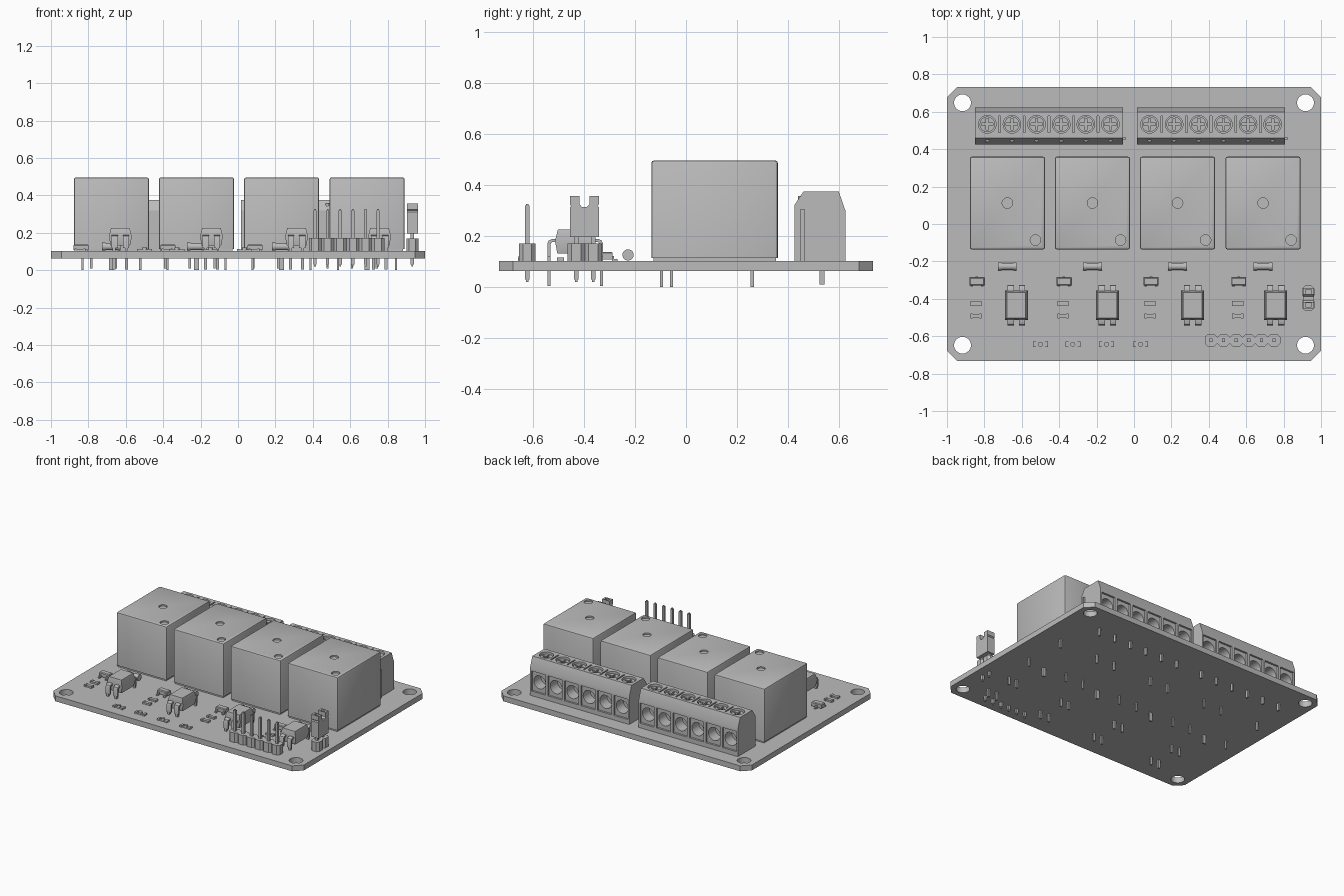
import bpy, bmesh, math

cube = bpy.data.objects.get("Cube")
if cube:
    bpy.data.objects.remove(cube, do_unlink=True)

grey = bpy.data.materials.new("plain grey")
grey.use_nodes = True
grey.diffuse_color = (0.5, 0.5, 0.5, 1)
grey.node_tree.nodes["Principled BSDF"].inputs["Base Color"].default_value = (0.5, 0.5, 0.5, 1)
made = []
TOP, BOTTOM = 0.102, 0.063


# ---- helpers ----
def prism(bm, pts, a, b, axis):
    place = {"x": lambda p, q, t: (t, p, q),
             "y": lambda p, q, t: (p, t, q),
             "z": lambda p, q, t: (p, q, t)}[axis]
    lo = [bm.verts.new(place(p, q, a)) for p, q in pts]
    hi = [bm.verts.new(place(p, q, b)) for p, q in pts]
    n = len(pts)
    bm.faces.new(lo[::-1])
    bm.faces.new(hi)
    for i in range(n):
        j = (i + 1) % n
        bm.faces.new((lo[i], lo[j], hi[j], hi[i]))


def box(bm, cx, cy, w, d, z0, z1):
    x, y = w / 2, d / 2
    prism(bm, [(cx - x, cy - y), (cx + x, cy - y), (cx + x, cy + y), (cx - x, cy + y)], z0, z1, "z")


def cyl(bm, p, q, r, a, b, axis="z", n=32):
    ring = [(p + r * math.cos(math.tau * i / n), q + r * math.sin(math.tau * i / n)) for i in range(n)]
    prism(bm, ring, a, b, axis)


def octagon(cx, cy, w, d, c):
    x, y = w / 2, d / 2
    return [(cx + p, cy + q) for p, q in (
        (c - x, -y), (x - c, -y), (x, c - y), (x, y - c), (x - c, y), (c - x, y), (-x, y - c), (-x, c - y))]


def finish(name, bm, keep=True):
    bmesh.ops.recalc_face_normals(bm, faces=bm.faces)
    me = bpy.data.meshes.new(name)
    bm.to_mesh(me)
    bm.free()
    ob = bpy.data.objects.new(name, me)
    bpy.context.collection.objects.link(ob)
    if keep:
        me.materials.append(grey)
        made.append(ob)
    return ob


def cut(ob, bm):
    cutter = finish("cutter", bm, keep=False)
    cutter.hide_render = True
    mod = ob.modifiers.new("cut", "BOOLEAN")
    mod.operation, mod.solver, mod.object = "DIFFERENCE", "EXACT", cutter
    bpy.context.view_layer.update()
    result = bpy.data.meshes.new_from_object(ob.evaluated_get(bpy.context.evaluated_depsgraph_get()))
    ob.modifiers.clear()
    ob.data = result
    bpy.data.objects.remove(cutter, do_unlink=True)
    result.materials.clear()
    result.materials.append(grey)


def repeat(ob, places):
    """Move a part to the first place and put linked copies at the others."""
    for i, (x, y) in enumerate(places):
        o = ob if i == 0 else ob.copy()
        if i:
            bpy.context.collection.objects.link(o)
            made.append(o)
        o.location = (x, y, 0)


# ---- circuit board with corner holes ----
bm = bmesh.new()
prism(bm, octagon(0, 0, 2, 1.464, 0.055), BOTTOM, TOP, "z")
board = finish("circuit_board", bm)
bm = bmesh.new()
for sx in (-1, 1):
    for sy in (-1, 1):
        cyl(bm, sx * 0.917, sy * 0.648, 0.045, 0, 0.2)
cut(board, bm)

# ---- relays with dimples, foot and pins ----
relay_x = (-0.677, -0.222, 0.233, 0.69)
bm = bmesh.new()
box(bm, 0, 0.112, 0.402, 0.496, 0.114, 0.496)
edges = [e for e in bm.edges if max(v.co.z for v in e.verts) > 0.4]
bmesh.ops.bevel(bm, geom=edges, offset=0.011, segments=2, affect="EDGES", profile=0.5)
relay = finish("relay_case", bm)
bm = bmesh.new()
cyl(bm, 0, 0.112, 0.028, 0.486, 0.55)
cyl(bm, 0.15, -0.086, 0.028, 0.486, 0.55)
cut(relay, bm)
repeat(relay, [(x, 0) for x in relay_x])

bm = bmesh.new()
box(bm, 0, 0.112, 0.385, 0.48, TOP, 0.114)
box(bm, 0, -0.096, 0.025, 0.012, 0, TOP)
for s in (-1, 1):
    box(bm, s * 0.155, -0.057, 0.012, 0.012, 0, TOP)
    box(bm, s * 0.155, 0.26, 0.012, 0.014, 0, TOP)
repeat(finish("relay_foot_and_pins", bm), [(x, 0) for x in relay_x])

# ---- screw terminal blocks ----
block_x = (-0.455, 0.412)
slots = [(i - 2.5) * 0.1317 for i in range(6)]
SY = 0.533
bm = bmesh.new()
prism(bm, [(0.424, TOP), (0.624, TOP), (0.624, 0.3), (0.598, 0.375), (0.461, 0.375), (0.424, 0.32)],
      -0.396, 0.396, "x")
block = finish("terminal_block", bm)
bm = bmesh.new()
for x in slots:
    cyl(bm, x, SY, 0.047, 0.325, 0.4)
    box(bm, x, 0.64, 0.112, 0.06, 0.135, 0.28)
for a, b in zip(slots, slots[1:]):
    box(bm, (a + b) / 2, SY, 0.01, 0.09, 0.355, 0.4)
cut(block, bm)
bm = bmesh.new()
for x in slots:
    cyl(bm, x, 0.207, 0.047, 0.53, 0.7, "y")
cut(block, bm)
repeat(block, [(x, 0) for x in block_x])

bm = bmesh.new()
for x in slots:
    cyl(bm, x, SY, 0.041, 0.32, 0.362)
screws = finish("terminal_screws", bm)
for w, d in ((0.062, 0.012), (0.012, 0.062)):
    bm = bmesh.new()
    for x in slots:
        box(bm, x, SY, w, d, 0.345, 0.4)
    cut(screws, bm)
repeat(screws, [(x, 0) for x in block_x])

bm = bmesh.new()
for x in slots:
    box(bm, x, SY, 0.012, 0.02, 0.01, TOP)
    cyl(bm, x, 0.449, 0.011, 0.3, 0.356, n=16)
box(bm, 0.402, 0.456, 0.014, 0.016, TOP, 0.305)
repeat(finish("terminal_pins_and_tab", bm), [(x, 0) for x in block_x])

# ---- optocouplers with bent leads ----
opto = [(x, -0.434) for x in (-0.629, -0.142, 0.313, 0.757)]
bm = bmesh.new()
layers = []
for z, w, d in ((0.132, 0.052, 0.07), (0.18, 0.061, 0.079), (0.225, 0.05, 0.068)):
    layers.append([bm.verts.new((sx * w, sy * d, z)) for sx, sy in ((-1, -1), (1, -1), (1, 1), (-1, 1))])
bm.faces.new(layers[0][::-1])
bm.faces.new(layers[2])
for lo, hi in zip(layers, layers[1:]):
    for i in range(4):
        j = (i + 1) % 4
        bm.faces.new((lo[i], lo[j], hi[j], hi[i]))
repeat(finish("optocoupler_body", bm), opto)

bm = bmesh.new()
lead = [(0.07, 0.188), (0.092, 0.188), (0.104, 0.182), (0.109, 0.17), (0.109, 0.12),
        (0.097, 0.12), (0.097, 0.168), (0.09, 0.176), (0.07, 0.176)]
for sx in (-1, 1):
    for sy in (-1, 1):
        prism(bm, [(sy * y, z) for y, z in lead], sx * 0.03 - 0.017, sx * 0.03 + 0.017, "x")
        box(bm, sx * 0.033, sy * 0.103, 0.016, 0.012, 0.004, 0.12)
repeat(finish("optocoupler_leads", bm), opto)

# ---- round diodes ----
bm = bmesh.new()
cyl(bm, 0, 0.126, 0.019, -0.034, 0.034, "x", 24)
for s in (-1, 1):
    cyl(bm, 0, 0.126, 0.022, s * 0.032, s * 0.05, "x", 24)
repeat(finish("diode", bm), [(x, -0.227) for x in relay_x])

# ---- transistors ----
bm = bmesh.new()
box(bm, 0, 0, 0.08, 0.042, 0.108, 0.138)
bmesh.ops.bevel(bm, geom=[e for e in bm.edges if min(v.co.z for v in e.verts) > 0.13],
                offset=0.005, segments=1, affect="EDGES")
for x, s in ((0, 1), (-0.028, -1), (0.028, -1)):
    box(bm, x, s * 0.03, 0.014, 0.02, TOP, 0.11)
    box(bm, x, s * 0.023, 0.014, 0.008, TOP, 0.122)
transistor_x = (-0.84, -0.375, 0.091, 0.56)
repeat(finish("transistor", bm), [(x, -0.308) for x in transistor_x])

# ---- small resistors and indicator lights ----
bm = bmesh.new()
box(bm, 0, 0, 0.04, 0.022, TOP, 0.114)
for s in (-1, 1):
    box(bm, s * 0.024, 0, 0.012, 0.027, TOP, 0.116)
repeat(finish("resistor", bm), [(x - 0.005, y) for x in transistor_x for y in (-0.425, -0.492)])

bm = bmesh.new()
cyl(bm, 0, 0, 0.013, TOP, 0.122, n=16)
box(bm, 0, 0, 0.05, 0.022, TOP, 0.11)
for s in (-1, 1):
    box(bm, s * 0.032, 0, 0.016, 0.03, TOP, 0.114)
repeat(finish("indicator_light", bm), [(x, -0.643) for x in (-0.5, -0.327, -0.147, 0.035)])


# ---- pin headers ----
def header_pin(bm, x, y, top):
    box(bm, x, y, 0.017, 0.017, 0.03, top)
    box(bm, x, y, 0.009, 0.009, 0.02, top + 0.006)


bm = bmesh.new()
for i in range(6):
    x = 0.412 + i * 0.0673
    prism(bm, octagon(x, -0.622, 0.0673, 0.064, 0.015), TOP, 0.171, "z")
    header_pin(bm, x, -0.622, 0.32)
finish("six_pin_header", bm)

bm = bmesh.new()
for y in (-0.43, -0.363):
    prism(bm, octagon(0.932, y, 0.064, 0.067, 0.015), TOP, 0.17, "z")
    header_pin(bm, 0.932, y, 0.3)
finish("two_pin_header", bm)

# ---- jumper cap with a notched top ----
bm = bmesh.new()
y0, y1, ym = -0.455, -0.341, -0.398
prism(bm, [(y0, 0.197), (y1, 0.197), (y1, 0.312), (y1 - 0.006, 0.318), (y1, 0.324), (y1, 0.357),
           (ym + 0.02, 0.357), (ym + 0.02, 0.325), (ym + 0.01, 0.314), (ym - 0.01, 0.314),
           (ym - 0.02, 0.325), (ym - 0.02, 0.357), (y0, 0.357), (y0, 0.324), (y0 + 0.006, 0.318),
           (y0, 0.312)], 0.903, 0.963, "x")
cap = finish("jumper_cap", bm)
bm = bmesh.new()
for s in (-1, 1):
    box(bm, 0.933, ym + s * 0.036, 0.03, 0.022, 0.335, 0.4)
cut(cap, bm)

# ---- smooth round surfaces, keep hard edges ----
for me in {o.data for o in made}:
    me.shade_smooth()
    me.set_sharp_from_angle(angle=math.radians(30))
